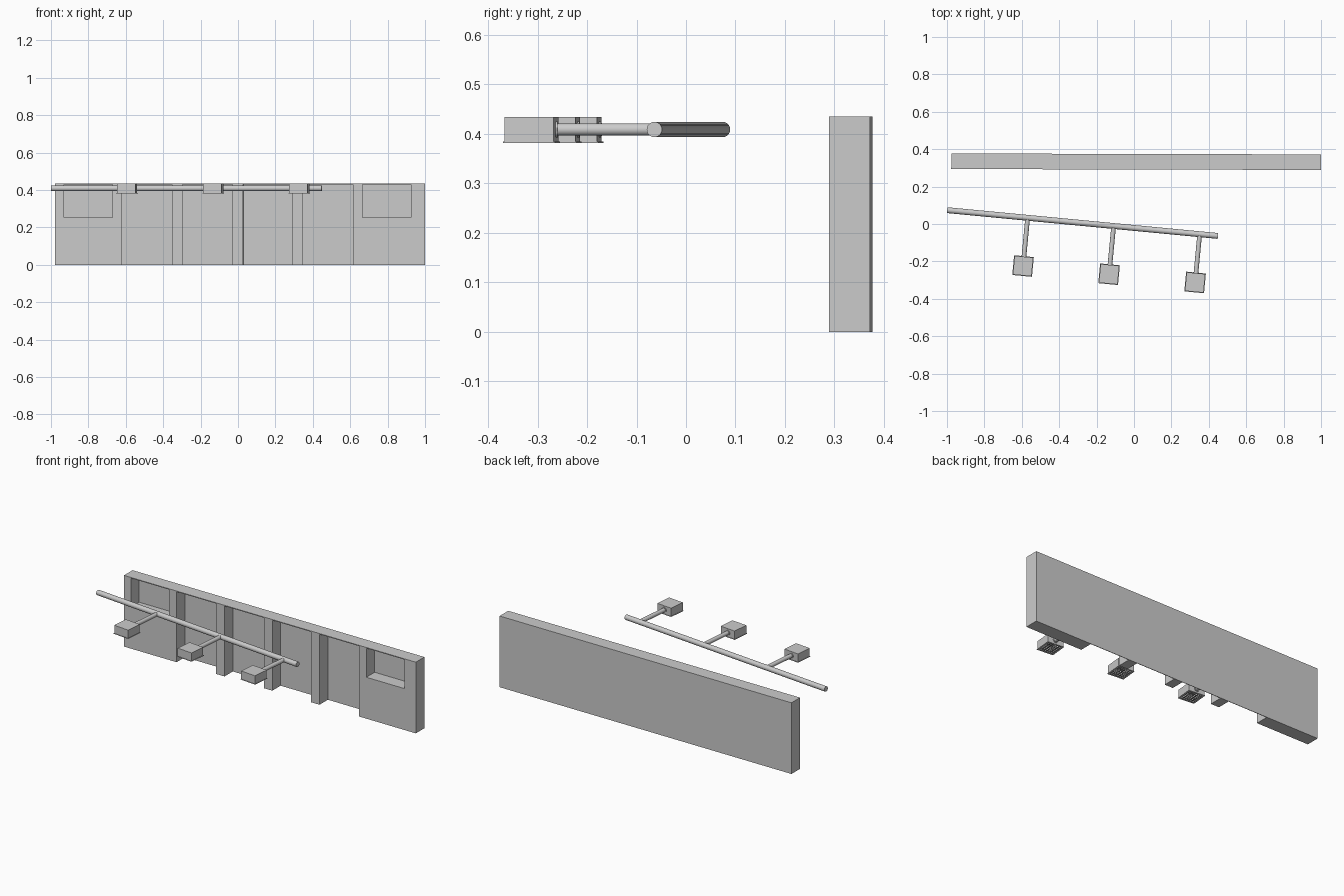
import bpy, bmesh, math
from mathutils import Matrix, Vector

if "Cube" in bpy.data.objects:
    bpy.data.objects.remove(bpy.data.objects["Cube"])


def add_box(bm, x0, x1, y0, y1, z0, z1):
    m = Matrix.Translation(((x0 + x1) / 2, (y0 + y1) / 2, (z0 + z1) / 2)) @ \
        Matrix.Diagonal((x1 - x0, y1 - y0, z1 - z0, 1))
    bmesh.ops.create_cube(bm, size=1, matrix=m)


def add_tube(bm, a, b, r, sides=24):
    a, b = Vector(a), Vector(b)
    rot = (b - a).to_track_quat('Z', 'Y').to_matrix().to_4x4()
    bmesh.ops.create_cone(bm, cap_ends=True, segments=sides, radius1=r, radius2=r,
                          depth=(b - a).length, matrix=Matrix.Translation((a + b) / 2) @ rot)


def finish(name, bm, loc, angle, smooth=False):
    me = bpy.data.meshes.new(name)
    bm.to_mesh(me)
    bm.free()
    ob = bpy.data.objects.new(name, me)
    ob.location = loc
    ob.rotation_euler = (0, 0, angle)
    bpy.context.collection.objects.link(ob)
    if smooth:
        bpy.ops.object.select_all(action='DESELECT')
        ob.select_set(True)
        bpy.context.view_layer.objects.active = ob
        bpy.ops.object.shade_smooth_by_angle(angle=math.radians(40))
    return ob


# Wall block, almost parallel to x, with deep bays and niches cut in its front
WALL_LOC, WALL_ANGLE = (0.0, 0.333, 0), -0.0025
FRONT, BACK, TOP = -0.0415, 0.0415, 0.435
bm = bmesh.new()
add_box(bm, -0.977, 1.0, FRONT, BACK, 0, TOP)
wall = finish("wall", bm, WALL_LOC, WALL_ANGLE)

bm = bmesh.new()
for x0, x1 in ((-0.62, -0.353), (-0.296, -0.028), (0.028, 0.29), (0.348, 0.615)):
    add_box(bm, x0, x1, -0.2, BACK - 0.003, -0.1, TOP - 0.005)      # open-bottomed bays
for x0, x1 in ((-0.93, -0.672), (0.665, 0.925)):
    add_box(bm, x0, x1, -0.2, BACK - 0.003, 0.253, TOP - 0.005)     # window niches
cutter = finish("bay_cutter", bm, WALL_LOC, WALL_ANGLE)
cutter.hide_render = True
cutter.hide_set(True)
mod = wall.modifiers.new("bays", 'BOOLEAN')
mod.operation = 'DIFFERENCE'
mod.solver = 'EXACT'
mod.object = cutter
bpy.context.view_layer.objects.active = wall
wall.select_set(True)
bpy.ops.object.modifier_apply(modifier=mod.name)
bpy.data.objects.remove(cutter)

# Ceiling duct line: built straight along local x, then turned
DUCT_LOC, DUCT_ANGLE = (-0.275, 0.005, 0), -0.095
PIPE_Z, BOX_Y, HALF = 0.409, -0.259, 0.05
STATIONS = (-0.295, 0.167, 0.629)
bm = bmesh.new()
add_tube(bm, (-0.727, 0, PIPE_Z), (0.727, 0, PIPE_Z), 0.0155)
finish("main_duct", bm, DUCT_LOC, DUCT_ANGLE, True)

for i, s in enumerate(STATIONS, 1):
    # Branch duct and joint collar
    bm = bmesh.new()
    add_tube(bm, (s, 0, PIPE_Z), (s, BOX_Y + HALF - 0.004, PIPE_Z), 0.0125)
    add_tube(bm, (s, BOX_Y + HALF + 0.004, PIPE_Z), (s, BOX_Y + HALF - 0.003, PIPE_Z), 0.016)
    finish(f"branch_duct_{i}", bm, DUCT_LOC, DUCT_ANGLE, True)

    # Diffuser box, open underneath
    bm = bmesh.new()
    add_box(bm, s - HALF, s + HALF, BOX_Y - HALF, BOX_Y + HALF, 0.384, 0.434)
    bm.normal_update()
    bmesh.ops.delete(bm, geom=[f for f in bm.faces if f.normal.z < -0.9], context='FACES')
    box = finish(f"diffuser_box_{i}", bm, DUCT_LOC, DUCT_ANGLE)
    sol = box.modifiers.new("sheet", 'SOLIDIFY')
    sol.thickness = 0.002
    sol.offset = -1

    # Vent grille: frame and crossing bars
    bm = bmesh.new()
    e, w, z0, z1 = HALF + 0.003, 0.011, 0.382, 0.3845
    for d in (-1, 1):
        a, b = sorted((d * e, d * (e - w)))
        add_box(bm, s - e, s + e, BOX_Y + a, BOX_Y + b, z0, z1)
        add_box(bm, s + a, s + b, BOX_Y - e + w, BOX_Y + e - w, z0, z1)
    inner, n, t = e - w, 6, 0.002
    for k in range(1, n):
        p = -inner + 2 * inner * k / n
        add_box(bm, s - inner, s + inner, BOX_Y + p - t, BOX_Y + p + t, z0 + 0.0004, z1)
        add_box(bm, s + p - t, s + p + t, BOX_Y - inner, BOX_Y + inner, z0 + 0.0006, z1 + 0.0004)
    finish(f"vent_grille_{i}", bm, DUCT_LOC, DUCT_ANGLE)
